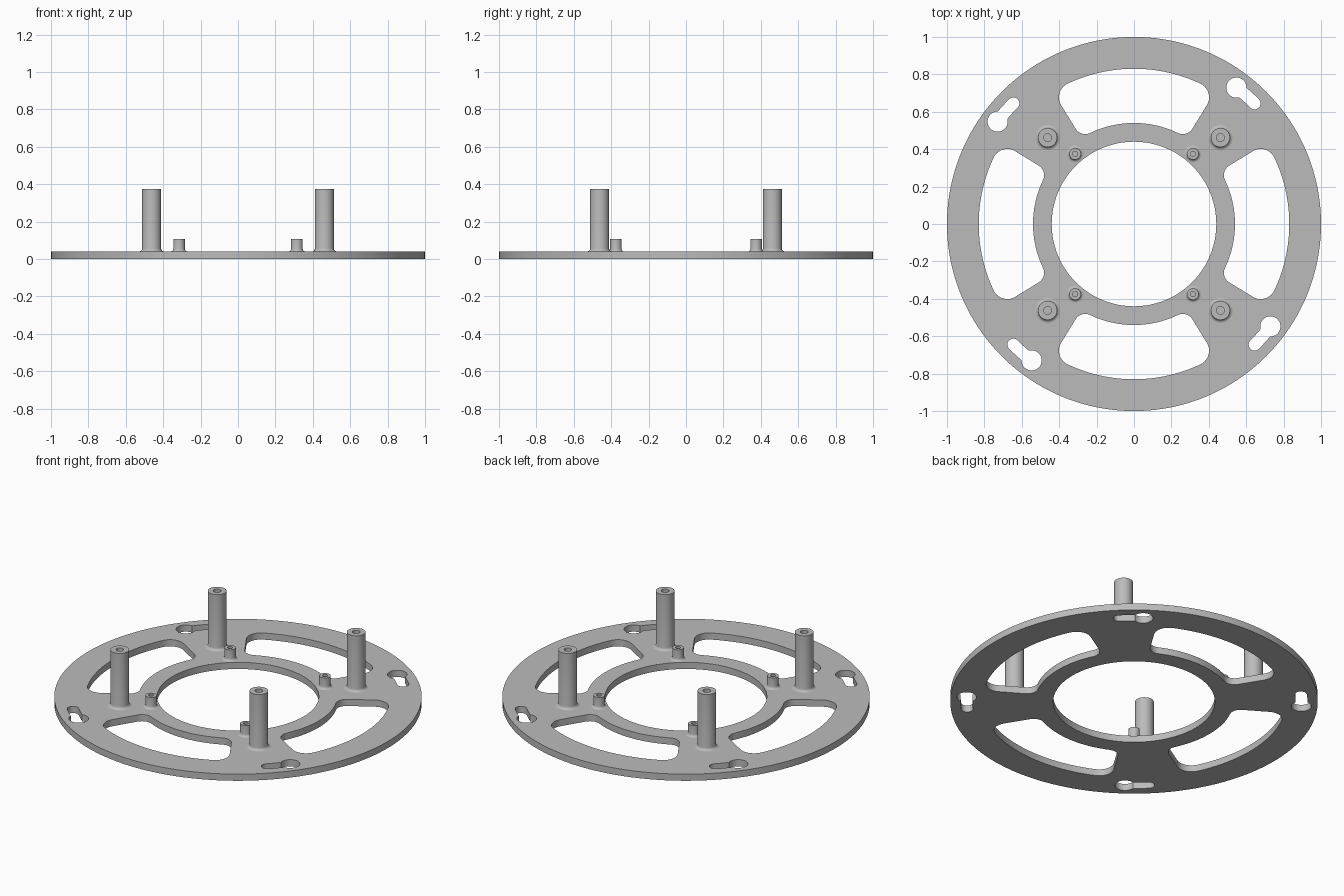
import bpy, bmesh
from math import sin, cos, pi, radians, asin, atan2, hypot

cube = bpy.data.objects.get("Cube")
if cube:
    bpy.data.objects.remove(cube, do_unlink=True)

THICK = 0.04

grey = bpy.data.materials.new("plain grey")
grey.use_nodes = True
colour = (0.5, 0.5, 0.5, 1)
grey.diffuse_color = colour
grey.node_tree.nodes["Principled BSDF"].inputs["Base Color"].default_value = colour


def add_object(name, bm):
    """Turn a bmesh into a grey object with smooth curved walls and sharp rims."""
    bmesh.ops.remove_doubles(bm, verts=bm.verts, dist=1e-5)
    bmesh.ops.recalc_face_normals(bm, faces=bm.faces)
    mesh = bpy.data.meshes.new(name)
    bm.to_mesh(mesh)
    bm.free()
    mesh.materials.clear()
    mesh.materials.append(grey)
    obj = bpy.data.objects.new(name, mesh)
    bpy.context.collection.objects.link(obj)
    bpy.ops.object.select_all(action='DESELECT')
    obj.select_set(True)
    bpy.context.view_layer.objects.active = obj
    bpy.ops.object.shade_smooth_by_angle(angle=radians(30))
    return obj


def arc(cx, cy, r, start, end, steps):
    return [(cx + r * cos(start + (end - start) * i / steps),
             cy + r * sin(start + (end - start) * i / steps)) for i in range(steps + 1)]


def circle(r, steps):
    return arc(0, 0, r, 0, 2 * pi, steps)[:-1]


def turned(points, a):
    return [(x * cos(a) - y * sin(a), x * sin(a) + y * cos(a)) for x, y in points]


def window(inner, outer, half, f_in, f_out):
    """Ring sector around +x with rounded corners."""
    a_out = half - asin(f_out / (outer - f_out))
    a_in = half - asin(f_in / (inner + f_in))
    c_out, c_in = outer - f_out, inner + f_in
    side = arc(0, 0, outer, 0, a_out, 24)
    side += arc(c_out * cos(a_out), c_out * sin(a_out), f_out, a_out, half + pi / 2, 10)[1:]
    side += arc(c_in * cos(a_in), c_in * sin(a_in), f_in, half + pi / 2, a_in + pi, 10)
    side += arc(0, 0, inner, a_in, 0, 20)[1:]
    return side + [(x, -y) for x, y in side[-2:0:-1]]


def keyhole(track, narrow, wide, start, end):
    """Curved slot with a round cap at start and a larger round hole at end."""
    ex, ey = track * cos(end), track * sin(end)
    # angle along the track where the slot walls meet the large hole
    meet = end - (wide ** 2 - narrow ** 2) ** 0.5 / track
    pts = arc(0, 0, track + narrow, start, meet, 8)
    a0 = atan2(pts[-1][1] - ey, pts[-1][0] - ex)
    inner = arc(0, 0, track - narrow, meet, start, 8)
    a1 = atan2(inner[0][1] - ey, inner[0][0] - ex) % (2 * pi)
    pts += arc(ex, ey, wide, a0, a1, 28)[1:-1] + inner
    pts += arc(track * cos(start), track * sin(start), narrow,
               start + pi, start + 2 * pi, 12)[1:-1]
    return pts


# Plate: disc outline with bore, four windows and four keyholes
outlines = [circle(1.0, 160), circle(0.44, 96)]
for k in range(4):
    a = k * pi / 2
    outlines.append(turned(window(0.54, 0.83, radians(31.5), 0.06, 0.08), a))
    outlines.append(turned(keyhole(0.912, 0.032, 0.054, radians(45), radians(53.1)), a))

curve = bpy.data.curves.new("plate_outline", 'CURVE')
curve.dimensions = '2D'
curve.fill_mode = 'BOTH'
curve.extrude = THICK / 2
for pts in outlines:
    spline = curve.splines.new('POLY')
    spline.points.add(len(pts) - 1)
    for p, (x, y) in zip(spline.points, pts):
        p.co = (x, y, 0, 1)
    spline.use_cyclic_u = True
helper = bpy.data.objects.new("plate_outline", curve)
bpy.context.collection.objects.link(helper)
filled = helper.evaluated_get(bpy.context.evaluated_depsgraph_get()).to_mesh()
bm = bmesh.new()
bm.from_mesh(filled)
bpy.data.objects.remove(helper, do_unlink=True)
bmesh.ops.translate(bm, verts=bm.verts, vec=(0, 0, THICK / 2))
add_object("plate", bm)


def post(name, x, y, r, top, hole, fillet):
    """Lathed hollow post with a concave fillet at its foot and a blind hole."""
    foot = [(r + fillet * (1 - sin(t * pi / 8)), THICK + fillet * (1 - cos(t * pi / 8)))
            for t in range(5)]
    profile = [(0, THICK - 0.01), (r + fillet, THICK - 0.01)] + foot
    profile += [(r, top), (hole, top), (hole, THICK + 0.01), (0, THICK + 0.01)]
    bm = bmesh.new()
    verts = [bm.verts.new((px, 0, pz)) for px, pz in profile]
    edges = [bm.edges.new(pair) for pair in zip(verts, verts[1:])]
    bmesh.ops.spin(bm, geom=verts + edges, cent=(0, 0, 0), axis=(0, 0, 1),
                   angle=2 * pi, steps=40, use_merge=True)
    add_object(name, bm).location = (x, y, 0)


# Tall and short posts in all four corners
for sx, side in ((1, "left"), (-1, "right")):
    for sy, end in ((-1, "front"), (1, "back")):
        post(f"tall_post_{end}_{side}", sx * 0.462, sy * 0.462, 0.051, 0.375, 0.021, 0.016)
        post(f"short_post_{end}_{side}", sx * 0.315, sy * 0.375, 0.031, 0.107, 0.014, 0.014)
